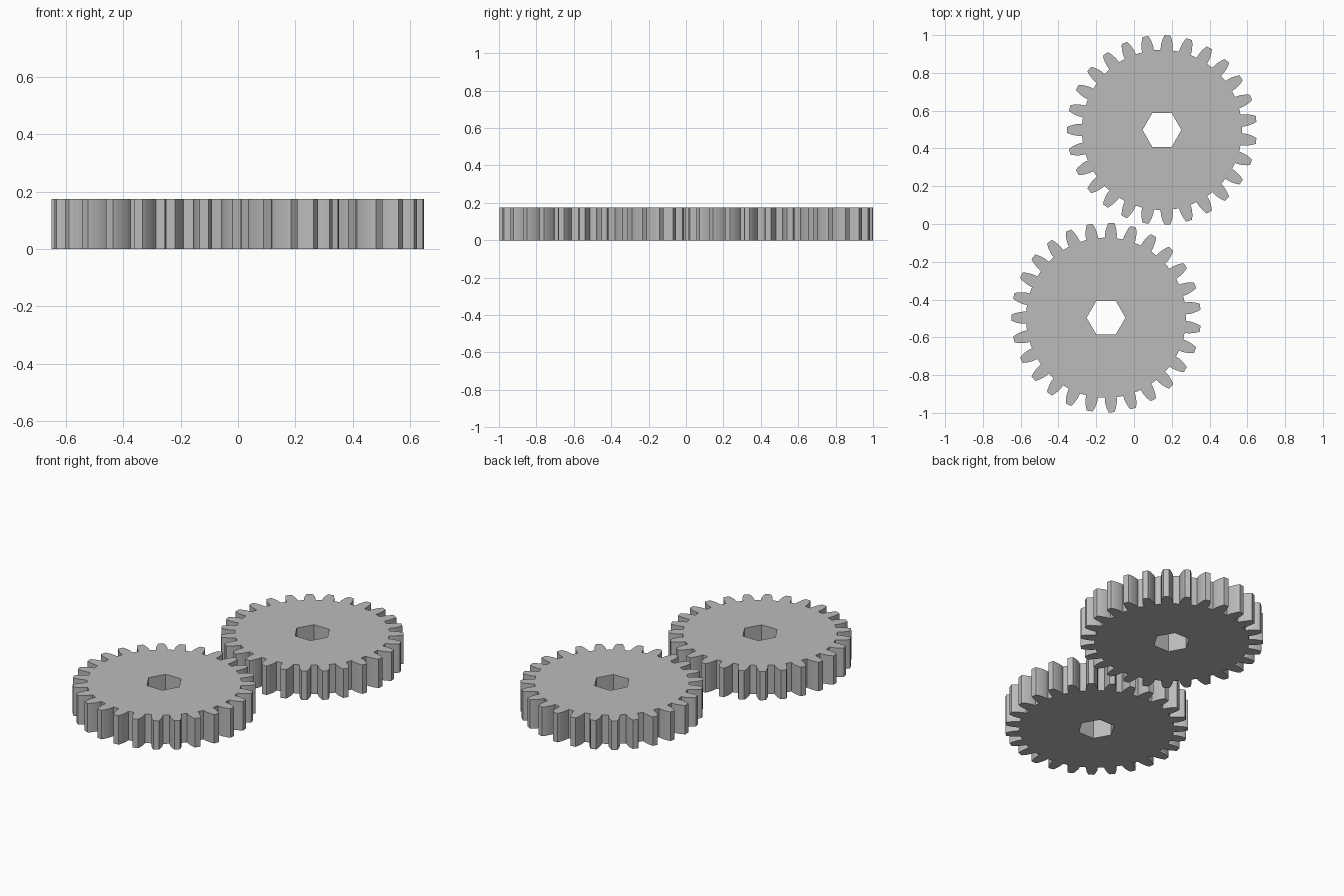
import bpy, bmesh, math

if "Cube" in bpy.data.objects:
    bpy.data.objects.remove(bpy.data.objects["Cube"])

TEETH = 27
HEIGHT = 0.175
HOLE_R = 0.103
# half tooth: (radius, half angle in degrees) from root to tip
FLANK = [(0.424, 4.25), (0.44, 4.15), (0.455, 3.8), (0.47, 3.3), (0.487, 2.6), (0.502, 1.75)]

grey = bpy.data.materials.new("plain grey")
grey.diffuse_color = (0.5, 0.5, 0.5, 1)
grey.use_nodes = True
grey.node_tree.nodes["Principled BSDF"].inputs["Base Color"].default_value = grey.diffuse_color


def polar(r, deg):
    a = math.radians(deg)
    return (r * math.cos(a), r * math.sin(a))


def gear_outline():
    """Toothed rim, one tooth pointing to -x."""
    pts = []
    for i in range(TEETH):
        mid = 180 + i * 360 / TEETH
        pts += [polar(r, mid - h) for r, h in FLANK]
        pts += [polar(r, mid + h) for r, h in reversed(FLANK)]
    return pts


def make_gear(name, x, y):
    bm = bmesh.new()
    edges = []
    # toothed rim and hexagonal shaft hole
    for loop in (gear_outline(), [polar(HOLE_R, 60 * k) for k in range(6)]):
        vs = [bm.verts.new((px, py, 0)) for px, py in loop]
        edges += [bm.edges.new((vs[i], vs[(i + 1) % len(vs)])) for i in range(len(vs))]
    bmesh.ops.triangle_fill(bm, edges=edges, use_beauty=True, use_dissolve=False)
    # raise the plate into a solid
    ext = bmesh.ops.extrude_face_region(bm, geom=bm.faces[:], use_keep_orig=True)
    top = [g for g in ext["geom"] if isinstance(g, bmesh.types.BMVert)]
    bmesh.ops.translate(bm, verts=top, vec=(0, 0, HEIGHT))
    bmesh.ops.recalc_face_normals(bm, faces=bm.faces[:])
    mesh = bpy.data.meshes.new(name)
    bm.to_mesh(mesh)
    bm.free()
    mesh.materials.append(grey)
    obj = bpy.data.objects.new(name, mesh)
    obj.location = (x, y, 0)
    bpy.context.collection.objects.link(obj)


make_gear("back_gear", 0.148, 0.498)
make_gear("front_gear", -0.148, -0.496)
